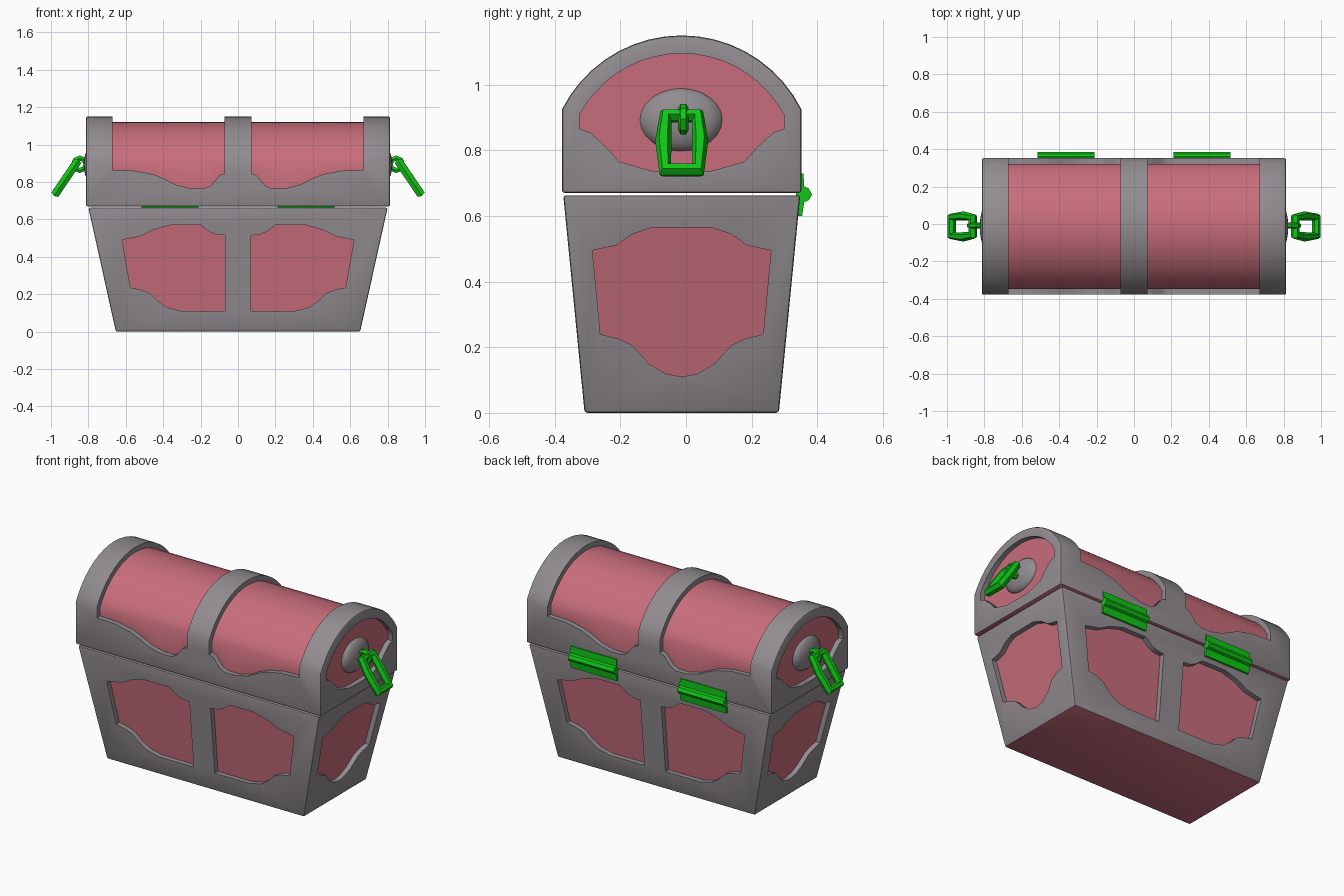
import bpy, bmesh, math
from mathutils import Vector

cube = bpy.data.objects.get("Cube")
if cube:
    bpy.data.objects.remove(cube)


def material(name, rgb):
    m = bpy.data.materials.new(name)
    m.use_nodes = True
    m.diffuse_color = (*rgb, 1)
    m.node_tree.nodes["Principled BSDF"].inputs["Base Color"].default_value = (*rgb, 1)
    return m


GREY = material("grey trim", (0.29, 0.265, 0.28))
PINK = material("pink panel", (0.58, 0.155, 0.20))
GREEN = material("green metal", (0.005, 0.56, 0.008))
CY = -0.013            # middle of the chest in y
BODY_TOP, LID_BASE = 0.663, 0.67
LID_X, LID_Y, ARC_Z, ARC_R = 0.813, 0.365, 0.742, 0.408
DEPTH = 0.03           # how far the panels sit below the trim


def make(name, bm, mats, smooth=True):
    bmesh.ops.recalc_face_normals(bm, faces=bm.faces)
    me = bpy.data.meshes.new(name)
    bm.to_mesh(me)
    bm.free()
    for m in mats:
        me.materials.append(m)
    ob = bpy.data.objects.new(name, me)
    bpy.context.collection.objects.link(ob)
    if smooth:
        soften(ob)
    return ob


def soften(ob):
    bpy.ops.object.select_all(action='DESELECT')
    ob.select_set(True)
    bpy.context.view_layer.objects.active = ob
    bpy.ops.object.shade_smooth_by_angle(angle=math.radians(35))


def loft(bm, rings):
    """Skin closed rings into a capped solid; returns side faces per step, and the last cap."""
    vs = [[bm.verts.new(p) for p in r] for r in rings]
    n = len(vs[0])
    sides = [[bm.faces.new((a[i], a[(i + 1) % n], b[(i + 1) % n], b[i])) for i in range(n)]
             for a, b in zip(vs, vs[1:])]
    bm.faces.new(vs[0][::-1])
    return sides, bm.faces.new(vs[-1])


def pocket(bm, outline, place):
    """Cutter for a recessed panel: place(u, z, depth) maps onto the wall."""
    _, floor = loft(bm, [[place(u, z, d) for u, z in outline] for d in (-0.05, DEPTH)])
    floor.material_index = 1


def carve(ob, cutter_bm):
    """Cut the pockets; their floors keep the panel colour."""
    cutter = make("pocket_cutter", cutter_bm, [GREY, PINK], False)
    cutter.hide_render = True
    mod = ob.modifiers.new("pockets", 'BOOLEAN')
    mod.operation, mod.solver, mod.object = 'DIFFERENCE', 'EXACT', cutter
    bpy.context.view_layer.update()
    me = bpy.data.meshes.new_from_object(ob.evaluated_get(bpy.context.evaluated_depsgraph_get()))
    ob.modifiers.clear()
    ob.data = me
    bpy.data.objects.remove(cutter)
    soften(ob)


def finish_shell(bm, hard):
    """Round the outer edges and colour the underside."""
    bmesh.ops.recalc_face_normals(bm, faces=bm.faces)
    edges = [e for e in bm.edges if e.calc_face_angle(0) > hard]
    bmesh.ops.bevel(bm, geom=edges, offset=0.009, segments=2, profile=0.5, affect='EDGES')
    bm.normal_update()
    for f in bm.faces:
        f.material_index = 1 if f.normal.z < -0.6 else 0


# Lower chest: tapered box with six recessed panels
def half_x(z): return 0.653 + 0.147 * z / BODY_TOP
def half_y(z): return 0.296 + 0.065 * z / BODY_TOP


bm = bmesh.new()
loft(bm, [[(sx * half_x(z), CY + sy * half_y(z), z)
           for sx, sy in ((-1, -1), (1, -1), (1, 1), (-1, 1))] for z in (0, BODY_TOP)])
finish_shell(bm, 0.5)
body = make("chest_body", bm, [GREY, PINK], False)

front_panel = [(0.07, 0.11), (0.30, 0.11), (0.38, 0.13), (0.43, 0.165), (0.47, 0.205), (0.52, 0.225),
               (0.575, 0.235), (0.62, 0.49), (0.52, 0.51), (0.45, 0.545), (0.36, 0.57), (0.2, 0.57),
               (0.155, 0.535), (0.12, 0.52), (0.07, 0.515)]
half_end = [(0, 0.11), (0.05, 0.12), (0.1, 0.15), (0.15, 0.205), (0.19, 0.225), (0.248, 0.24),
            (0.272, 0.495), (0.2, 0.51), (0.15, 0.545), (0.09, 0.565)]
end_panel = half_end + [(-u, z) for u, z in half_end[:0:-1]]
cut = bmesh.new()
for s in (-1, 1):
    for t in (-1, 1):
        pocket(cut, front_panel, lambda u, z, d: (t * u, CY + s * (half_y(z) - d), z))
    pocket(cut, end_panel, lambda u, z, d: (s * (half_x(z) - d), CY + u, z))
carve(body, cut)


# Lid: arched block, recessed barrel panels and recessed ends
def arch(half, radius, base, n=18):
    a = math.asin(half / radius)
    arc = [(radius * math.sin(a * (2 * i / n - 1)), ARC_Z + radius * math.cos(a * (2 * i / n - 1)))
           for i in range(n + 1)]
    return [(-half, base)] + arc + [(half, base)]


bm = bmesh.new()
loft(bm, [[(x, CY + y, z) for y, z in arch(LID_Y, ARC_R, LID_BASE)] for x in (-LID_X, LID_X)])
finish_shell(bm, 0.8)
lid = make("chest_lid", bm, [GREY, PINK], False)

skirt = [(0.073, 0.845), (0.10, 0.835), (0.145, 0.78), (0.18, 0.765), (0.25, 0.765), (0.33, 0.785),
         (0.39, 0.815), (0.45, 0.84), (0.55, 0.86), (0.67, 0.865)]
cut = bmesh.new()
for t in (-1, 1):
    rings = []
    for x, base in skirt:
        inner = arch(LID_Y - DEPTH, ARC_R - DEPTH, base)
        outer = arch(LID_Y + 0.06, ARC_R + 0.06, base)
        rings.append([(t * x, CY + y, z) for y, z in inner + outer[::-1]])
    sides, _ = loft(cut, rings)
    for strip in sides:
        for f in strip[:len(inner) - 1]:
            f.material_index = 1

half_low = [(0, 0.735), (0.09, 0.737), (0.19, 0.765), (0.23, 0.81), (0.28, 0.855)]
lid_end = ([(-u, z) for u, z in half_low[:0:-1]] + half_low
           + arch(0.312, 0.353, 0.865)[::-1])
for s in (-1, 1):
    pocket(cut, lid_end, lambda u, z, d: (s * (LID_X - d), CY + u, z))
carve(lid, cut)


# Hinges on the back
hinge = [(0.335, 0.60), (0.354, 0.60), (0.360, 0.642), (0.374, 0.648), (0.384, 0.665),
         (0.374, 0.684), (0.360, 0.69), (0.358, 0.73), (0.335, 0.73)]
for s, side in ((-1, "right"), (1, "left")):
    bm = bmesh.new()
    loft(bm, [[(s * x, y, z) for y, z in hinge] for x in (0.21, 0.515)])
    make(side + "_hinge", bm, [GREEN])


def tube(name, points, radius):
    cu = bpy.data.curves.new(name, 'CURVE')
    cu.dimensions = '3D'
    cu.bevel_depth, cu.bevel_resolution = radius, 1
    sp = cu.splines.new('POLY')
    sp.points.add(len(points) - 1)
    for p, co in zip(sp.points, points):
        p.co = (*co, 1)
    sp.use_cyclic_u = True
    temp = bpy.data.objects.new(name, cu)
    bpy.context.collection.objects.link(temp)
    bpy.context.view_layer.update()
    bm = bmesh.new()
    me = bpy.data.meshes.new_from_object(temp.evaluated_get(bpy.context.evaluated_depsgraph_get()))
    me.materials.clear()
    bm.from_mesh(me)
    bpy.data.objects.remove(temp)
    make(name, bm, [GREEN])


# End handles: domed boss, eye and hanging link
link = [(-0.048, 0), (0.048, 0), (0.056, 0.45), (0.05, 1), (-0.05, 1), (-0.056, 0.45)]
for s, side in ((-1, "right"), (1, "left")):
    bm = bmesh.new()
    bmesh.ops.create_uvsphere(bm, u_segments=16, v_segments=12, radius=1)
    for v in bm.verts:
        v.co = Vector((s * 0.78 + v.co.x * 0.045, -0.015 + v.co.y * 0.127, 0.893 + v.co.z * 0.096))
    make(side + "_handle_boss", bm, [GREY])
    tube(side + "_handle_eye",
         [(s * (0.846 + 0.033 * math.cos(a * math.pi / 4)), -0.008, 0.895 + 0.033 * math.sin(a * math.pi / 4))
          for a in range(8)], 0.016)
    tube(side + "_handle_link",
         [(s * (0.862 + 0.112 * t), -0.013 + y, 0.905 - 0.165 * t) for y, t in link], 0.025)
